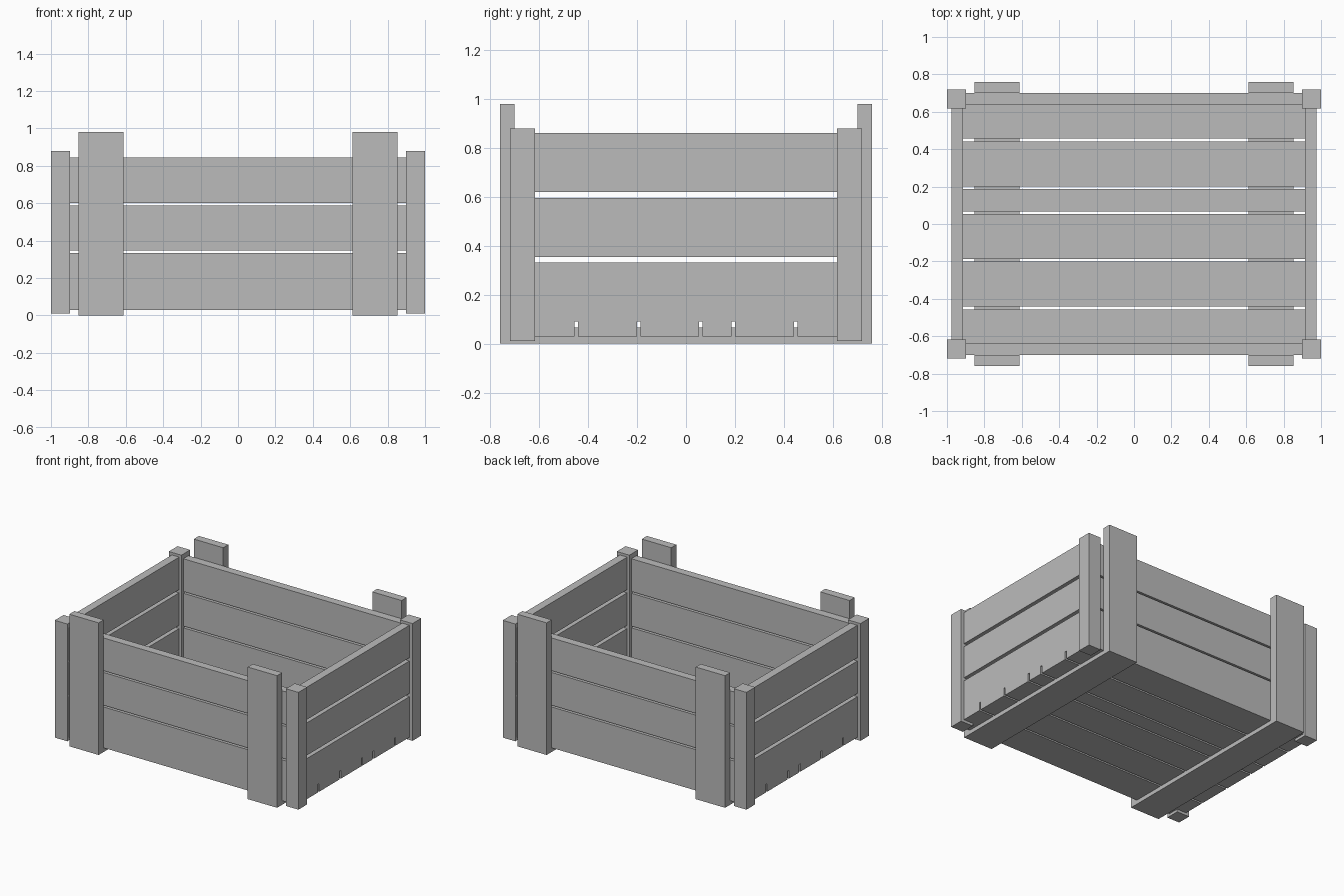
import bpy
import bmesh
from mathutils import Matrix, Vector

cube = bpy.data.objects.get("Cube")
if cube:
    bpy.data.objects.remove(cube, do_unlink=True)

GREY = (0.5, 0.5, 0.5, 1.0)
wood = bpy.data.materials.new("plain grey")
wood.use_nodes = True
wood.diffuse_color = GREY
wood.node_tree.nodes["Principled BSDF"].inputs["Base Color"].default_value = GREY


def board(name, x, y, z):
    """Add a box filling the given (low, high) ranges."""
    lo, hi = (Vector(p) for p in zip(x, y, z))
    bm = bmesh.new()
    bmesh.ops.create_cube(bm, size=1, matrix=Matrix.Diagonal((*(hi - lo), 1)))
    mesh = bpy.data.meshes.new(name)
    bm.to_mesh(mesh)
    bm.free()
    mesh.materials.append(wood)
    obj = bpy.data.objects.new(name, mesh)
    obj.location = (lo + hi) / 2
    bpy.context.collection.objects.link(obj)


def span(side, near, far):
    """Range on the chosen side of the centre plane."""
    return tuple(sorted((side * near, side * far)))


SIDE_IN, SIDE_OUT = 0.915, 0.975
END_IN, END_OUT = 0.64, 0.70
FLOOR_LOW, FLOOR_TOP = 0.03, 0.09
GAP = 0.014

# Floor planks, split by narrow gaps
gaps = (-0.449, -0.193, 0.06, 0.193, 0.449)
starts = [-END_OUT] + [g + GAP / 2 for g in gaps]
stops = [g - GAP / 2 for g in gaps] + [END_OUT]
for i, ends in enumerate(zip(starts, stops), 1):
    board(f"floor_plank_{i}", (-SIDE_OUT, SIDE_OUT), ends, (FLOOR_LOW, FLOOR_TOP))

# Front and back walls: three slats each
for side, label in ((-1, "front"), (1, "back")):
    for i in range(3):
        low = FLOOR_TOP + i * 0.256
        board(f"{label}_slat_{i + 1}", (-SIDE_IN, SIDE_IN),
              span(side, END_IN, END_OUT), (low, low + 0.243))

# Left and right walls: three slats each
for side, label in ((1, "left"), (-1, "right")):
    for i in range(3):
        low = FLOOR_TOP + i * 0.265
        board(f"{label}_slat_{i + 1}", span(side, SIDE_IN, SIDE_OUT),
              (-END_IN, END_IN), (low, low + 0.241))

# Battens under the floor, tall uprights and corner posts
for sx, lr in ((1, "left"), (-1, "right")):
    brace = span(sx, 0.612, 0.853)
    board(f"{lr}_floor_batten", brace, (-END_OUT, END_OUT), (0, 0.065))
    for sy, fb in ((-1, "front"), (1, "back")):
        board(f"{fb}_{lr}_upright", brace, span(sy, END_OUT, 0.76), (0, 0.98))
        board(f"{fb}_{lr}_corner_post", span(sx, 0.897, 1.0),
              span(sy, 0.617, 0.72), (0.01, 0.88))
